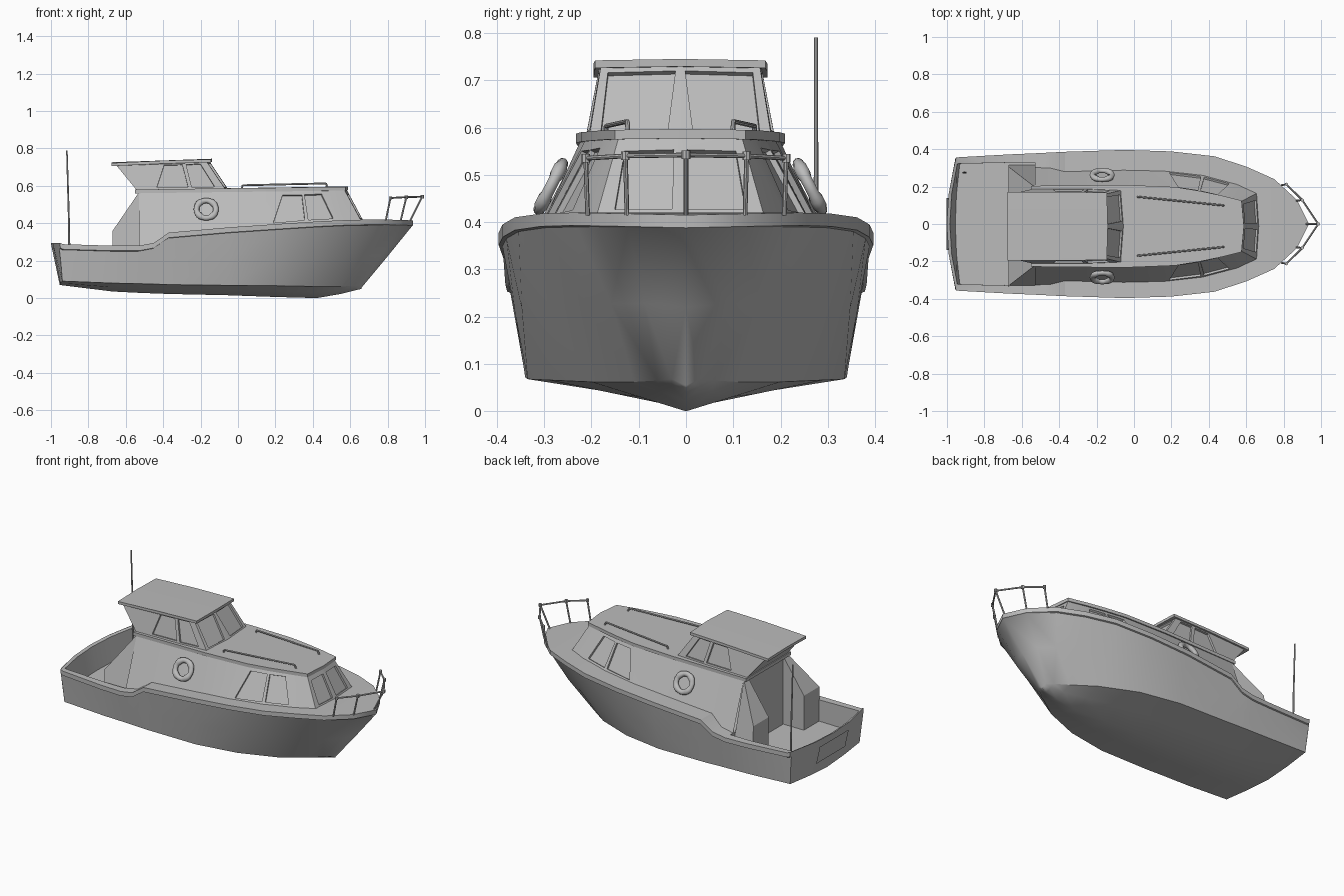
import bpy, bmesh, math
from mathutils import Vector, Matrix

if "Cube" in bpy.data.objects:
    bpy.data.objects.remove(bpy.data.objects["Cube"])

grey = bpy.data.materials.new("plain grey")
grey.use_nodes = True
GREY = (0.5, 0.5, 0.5, 1)
grey.diffuse_color = GREY
grey.node_tree.nodes["Principled BSDF"].inputs["Base Color"].default_value = GREY
HOUSE_Y = -.012   # the superstructure sits slightly off the hull's centre line


def finish(name, bm, mirror=True, fix=True, angle=30, y=0):
    bmesh.ops.remove_doubles(bm, verts=bm.verts, dist=0.0004)
    if fix:
        bmesh.ops.recalc_face_normals(bm, faces=bm.faces)
    mesh = bpy.data.meshes.new(name)
    bm.to_mesh(mesh)
    bm.free()
    ob = bpy.data.objects.new(name, mesh)
    ob.location.y = y
    bpy.context.collection.objects.link(ob)
    mesh.materials.append(grey)
    if mirror:
        m = ob.modifiers.new("Mirror", "MIRROR")
        m.use_axis = (False, True, False)
    bpy.ops.object.select_all(action="DESELECT")
    bpy.context.view_layer.objects.active = ob
    ob.select_set(True)
    bpy.ops.object.shade_smooth_by_angle(angle=math.radians(angle))


def face(bm, pts):
    return bm.faces.new([bm.verts.new(p) for p in pts])


def tube(bm, a, b, r, r2=None, sides=8):
    a, b = Vector(a), Vector(b)
    d = b - a
    mat = Matrix.Translation((a + b) / 2) @ d.to_track_quat("Z", "Y").to_matrix().to_4x4()
    bmesh.ops.create_cone(bm, cap_ends=True, segments=sides, radius1=r,
                          radius2=r if r2 is None else r2, depth=d.length, matrix=mat)


def slab(bm, outline, thick):
    """Half slab from the centre line out to an outline of top points."""
    down = Vector((0, 0, -thick))
    top = [Vector(p) for p in outline]
    low = [p + down for p in top]
    face(bm, top)
    face(bm, low[::-1])
    for i in range(len(top) - 1):
        face(bm, [top[i], low[i], low[i + 1], top[i + 1]])


def wall(bm, a, b, window=None, depth=0.012):
    """Wall between two (bottom, top) posts; window = (bottom u0,u1, top u0,u1, v0,v1)."""
    (ab, at), (bb, bt) = [[Vector(p) for p in s] for s in (a, b)]
    ring = [ab, at, bt, bb]
    if not window:
        face(bm, ring)
        return
    u0, u1, t0, t1, v0, v1 = window
    at_uv = lambda u, v: ab.lerp(bb, u).lerp(at.lerp(bt, u), v)
    hole = [at_uv(u0, v0), at_uv(t0, v1), at_uv(t1, v1), at_uv(u1, v0)]
    n = (at - ab).cross(bb - ab).normalized()
    pane = [p - n * depth for p in hole]
    for i in range(4):
        j = (i + 1) % 4
        face(bm, [ring[i], ring[j], hole[j], hole[i]])
        face(bm, [hole[i], hole[j], pane[j], pane[i]])
    face(bm, pane)


# Hull: keel x, keel z, chine y, chine z, gunwale x, gunwale y, gunwale z, sunken floor
FLOOR = 0.15
stations = [
    (-.95, .07, .335, .09, -.95, .355, .295, 0),
    (-.935, .068, .335, .09, -.935, .357, .288, 0),
    (-.935, .068, .335, .09, -.935, .357, .288, 1),
    (-.67, .035, .34, .08, -.67, .372, .28, 1),
    (-.53, .028, .34, .077, -.53, .378, .28, 1),
    (-.53, .028, .34, .077, -.53, .378, .28, 0),
    (-.45, .025, .34, .075, -.45, .382, .295, 0),
    (-.37, .022, .34, .072, -.37, .386, .35, 0),
    (-.05, .015, .335, .068, -.05, .396, .378, 0),
    (.2, .006, .29, .066, .2, .388, .395, 0),
    (.42, 0, .2, .062, .43, .362, .41, 0),
    (.55, .022, .11, .062, .6, .307, .418, 0),
    (.62, .04, .06, .065, .75, .24, .42, 0),
    (.655, .048, .03, .068, .87, .13, .418, 0),
    (.66, .05, 0, .055, .935, 0, .415, 0),
]


def hull_ring(s):
    xk, zk, yc, zc, xg, yg, zg, sunk = s
    zf = FLOOR if sunk else zg
    yi = max(0, min(yg - .035, .328))
    ym = max(0, yg - .008)
    bulge = .012 if yg > 0 and xk > .1 else 0
    pts = [(xk, 0, zk), (xk, yc / 2, (zk + zc) / 2), (xk, yc, zc),
           ((xk + xg) / 2, (yc + ym) / 2 + bulge, (zc + zg - .03) / 2),
           (xg - .004, ym, zg - .03), (xg, yg, zg - .027), (xg, yg, zg),
           (xg, yi, zg), (xg, yi, zf), (xg, yi / 2, zf), (xg, 0, zf)]
    if xk < -.9:   # rounded, raked transom; the cockpit side slopes in
        pts = [(x + .02 * (1 - z / .29) - (.008 + .145 * z) * (1 - (y / .36) ** 2), y, z)
               for x, y, z in pts]
    return [Vector(p) for p in pts]


bm = bmesh.new()
rings = [hull_ring(s) for s in stations]
for r, s in zip(rings, rings[1:]):
    for i in range(len(r) - 1):
        quad = [r[i], r[i + 1], s[i + 1], s[i]]
        unique = []
        for p in quad:
            if all((p - q).length > 1e-4 for q in unique):
                unique.append(p)
        if len(unique) > 2:
            face(bm, unique)
first = rings[0]
face(bm, [first[i] for i in (0, 1, 9, 10)])
face(bm, first[1:10])
finish("hull", bm, angle=28)

# Lower cabin walls
cabin = [((-.53, .318, .27), (-.53, .21, .565)), ((-.05, .308, .36), (-.05, .212, .57)),
         ((.15, .302, .38), (.22, .2, .575)), ((.37, .275, .4), (.345, .18, .575)),
         ((.55, .227, .41), (.46, .155, .58)), ((.66, .178, .41), (.568, .13, .58)),
         ((.672, 0, .41), (.578, 0, .585))]
panes = [None, None, (.15, .95, .2, .95, .1, .87), (.05, .82, .06, .8, .1, .87), None,
         (.2, .9, .15, .9, .1, .82)]
bm = bmesh.new()
for a, b, w in zip(cabin, cabin[1:], panes):
    wall(bm, a, b, w)
finish("cabin_walls", bm, fix=False, y=HOUSE_Y)

# Aft cabin wings beside the companionway, with the bulkhead between
bm = bmesh.new()
IN = .17
inner = [(-.67, IN, FLOOR), (-.67, IN, .36), (-.53, IN, .565), (-.53, IN, FLOOR)]
outer = [(-.67, .328, FLOOR), (-.67, .318, .36), (-.53, .21, .565), (-.53, .328, FLOOR)]
face(bm, inner)
face(bm, outer)
for i in range(3):
    face(bm, [inner[i], inner[i + 1], outer[i + 1], outer[i]])
finish("aft_wings", bm, y=HOUSE_Y)
bm = bmesh.new()
face(bm, [(-.53, -.2, FLOOR), (-.53, -.2, .57), (-.53, .2, .57), (-.53, .2, FLOOR)])
finish("bulkhead", bm, mirror=False, fix=False, y=HOUSE_Y)

# Cabin roof with overhanging rim
bm = bmesh.new()
slab(bm, [(-.55, 0, .58), (-.55, .216, .58), (-.05, .221, .587), (.22, .21, .59), (.35, .189, .592),
          (.46, .166, .594), (.575, .138, .595), (.588, 0, .597)], .02)
finish("cabin_roof", bm, y=HOUSE_Y)

# Wheelhouse
house = [((-.54, .2, .575), (-.655, .172, .715)), ((-.255, .2, .58), (-.29, .172, .725)),
         ((-.07, .192, .585), (-.168, .168, .73)), ((-.055, 0, .585), (-.155, 0, .735))]
panes = [(.4, .97, .7, .97, .1, .92), (.06, .74, .08, .68, .08, .92), (.12, .86, .1, .94, .06, .9)]
bm = bmesh.new()
for a, b, w in zip(house, house[1:], panes):
    wall(bm, a, b, w)
wall(bm, ((-.54, 0, .575), (-.655, 0, .715)), house[0])
finish("wheelhouse_walls", bm, fix=False, y=HOUSE_Y)
bm = bmesh.new()
slab(bm, [(-.675, 0, .726), (-.675, .184, .722), (-.4, .184, .735), (-.145, .18, .742),
          (-.14, 0, .745)], .016)
finish("wheelhouse_roof", bm, y=HOUSE_Y)

# Life rings lying against the sloped cabin sides, with four raised bands
bm = bmesh.new()
tilt = Matrix.Translation((-.17, .274, .475)) @ Matrix.Rotation(math.radians(-63), 4, "X")
N, M = 32, 10
grid = []
for i in range(N):
    t = 2 * math.pi * i / N
    fat = .018 if i % 8 in (3, 4, 5) else .015
    grid.append([])
    for j in range(M):
        p = 2 * math.pi * j / M
        rad = .052 + fat * math.cos(p)
        grid[i].append(bm.verts.new(tilt @ Vector((rad * math.cos(t), rad * math.sin(t),
                                                   .85 * fat * math.sin(p)))))
for i in range(N):
    for j in range(M):
        k, l = (i + 1) % N, (j + 1) % M
        bm.faces.new([grid[i][j], grid[k][j], grid[k][l], grid[i][l]])
finish("life_rings", bm, angle=50, y=HOUSE_Y)

# Roof grab rails
bm = bmesh.new()
rail = [(.02, .157, .585), (.025, .157, .603), (.47, .112, .613), (.48, .111, .59)]
for a, b in zip(rail, rail[1:]):
    tube(bm, a, b, .005)
finish("grab_rails", bm, y=HOUSE_Y)

# Bow pulpit
feet = [(.79, .208, .415), (.87, .125, .415), (.92, 0, .412)]
tops = [(.815, .212, .535), (.9, .128, .54), (.985, 0, .542)]
bm = bmesh.new()
for foot, top in zip(feet, tops):
    tube(bm, foot, top, .005)
    tube(bm, Vector(top) - Vector((0, 0, .009)), Vector(top) + Vector((0, 0, .009)), .009)
for a, b in zip(tops, tops[1:]):
    tube(bm, a, b, .005)
finish("bow_pulpit", bm)

# Antenna
bm = bmesh.new()
tube(bm, (-.9, .275, .15), (-.905, .275, .45), .006, .005)
tube(bm, (-.905, .275, .45), (-.915, .275, .79), .005, .004)
finish("antenna", bm, mirror=False)

# Framed hatch on the transom
bm = bmesh.new()
lean = lambda y, z: Vector((-.956 - .08 * (z - .07) - .145 * (z - .07), y, z))
wall(bm, (lean(.14, .15), lean(.14, .26)), (lean(-.14, .15), lean(-.14, .26)))
bmesh.ops.recalc_face_normals(bm, faces=bm.faces)
bmesh.ops.inset_region(bm, faces=bm.faces[:], thickness=.012, depth=-.004)
finish("transom_hatch", bm, mirror=False)
